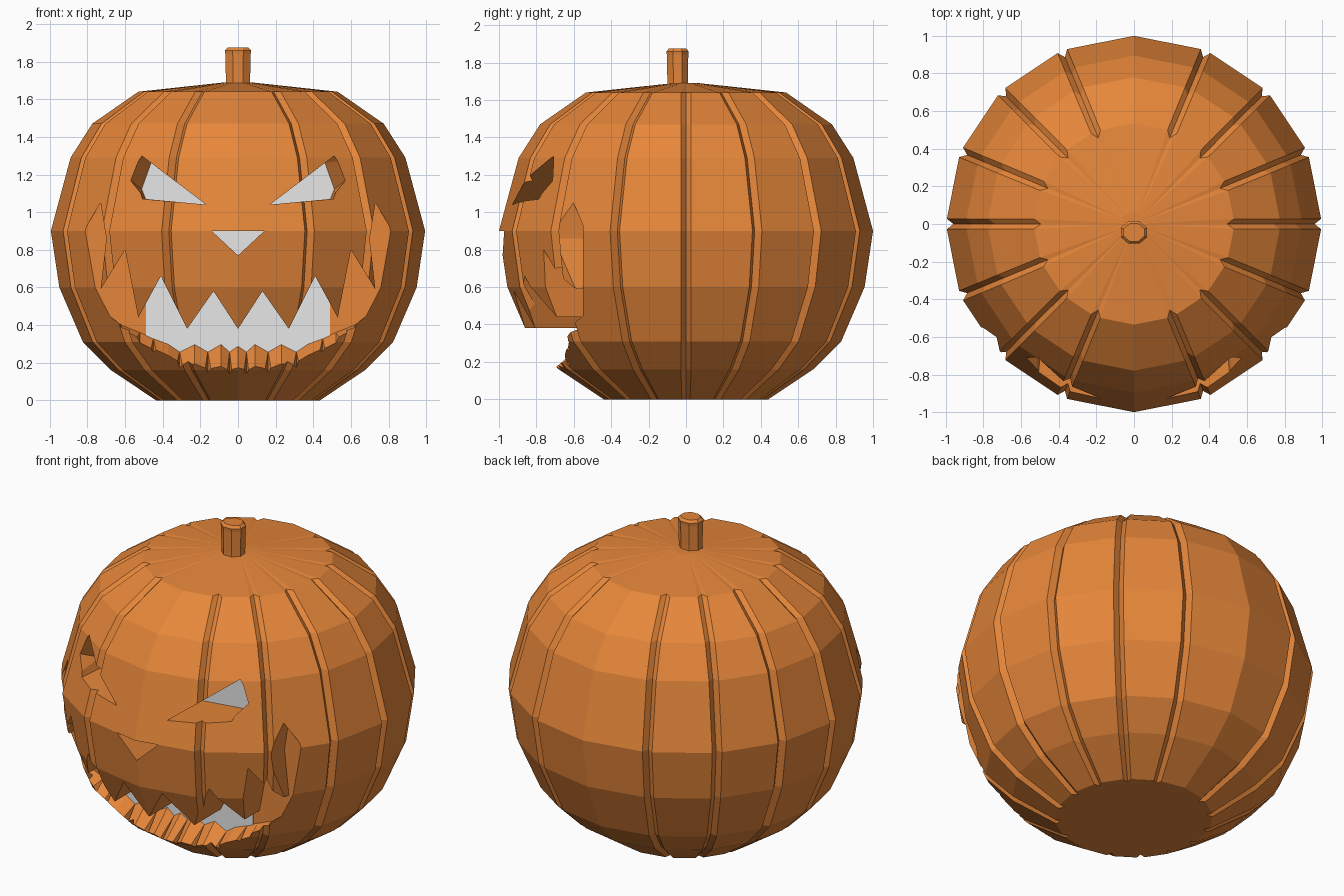
import bpy, bmesh, math
from mathutils import Vector

cube = bpy.data.objects.get("Cube")
if cube:
    bpy.data.objects.remove(cube, do_unlink=True)


def material(name, color):
    m = bpy.data.materials.new(name)
    m.use_nodes = True
    m.diffuse_color = color
    bsdf = next(n for n in m.node_tree.nodes if n.type == "BSDF_PRINCIPLED")
    bsdf.inputs["Base Color"].default_value = color
    return m


orange = material("pumpkin_orange", (0.79, 0.24, 0.042, 1))
pale = material("pale_grey", (0.8, 0.8, 0.8, 1))


def loft(name, rings, mat, triangulate=False):
    """Closed solid through a list of equal-length point rings."""
    bm = bmesh.new()
    loops = [[bm.verts.new(p) for p in ring] for ring in rings]
    n = len(loops[0])
    for a, b in zip(loops, loops[1:]):
        for i in range(n):
            j = (i + 1) % n
            bm.faces.new((a[i], a[j], b[j], b[i]))
    bm.faces.new(loops[0][::-1])
    bm.faces.new(loops[-1])
    if triangulate:
        bmesh.ops.triangulate(bm, faces=bm.faces[:])
    bmesh.ops.recalc_face_normals(bm, faces=bm.faces[:])
    mesh = bpy.data.meshes.new(name)
    bm.to_mesh(mesh)
    bm.free()
    mesh.materials.append(mat)
    obj = bpy.data.objects.new(name, mesh)
    bpy.context.collection.objects.link(obj)
    return obj


# Pumpkin body: sixteen sides, grooved on every corner but front and back
SIDES = 16


def body_ring(r, z):
    corners = [Vector((r * math.cos(math.tau * k / SIDES),
                       r * math.sin(math.tau * k / SIDES), z)) for k in range(SIDES)]
    width = min(0.028, 0.05 * r)
    depth = 0.04 * min(1, r / 0.5)
    pts = []
    for k, c in enumerate(corners):
        if k % 8 == 4:
            pts.append(c)
            continue
        before = (corners[k - 1] - c).normalized()
        after = (corners[(k + 1) % SIDES] - c).normalized()
        inward = Vector((-c.x, -c.y, 0)).normalized()
        pts += [c + before * width, c + inward * depth, c + after * width]
    return pts


profile = [(0.44, 0), (0.68, 0.16), (0.83, 0.31), (0.955, 0.6), (1, 0.9),
           (0.895, 1.29), (0.78, 1.47), (0.535, 1.64), (0.07, 1.69)]
body = loft("pumpkin_body", [body_ring(r, z) for r, z in profile], orange)

# Carving cutters run from in front of the body to a flat floor inside it
FRONT = -1.05


def cutter(name, outer, inner, floor):
    tool = loft(name, [[(x, FRONT, z) for x, z in outer],
                       [(x, floor, z) for x, z in inner]], orange, True)
    tool.hide_render = True
    return tool


def volume(mesh):
    bm = bmesh.new()
    bm.from_mesh(mesh)
    v = abs(bm.calc_volume())
    bm.free()
    return v


def carve(tool):
    """Cut the tool out of the body with the first solver that gives a sound solid."""
    whole = volume(body.data)
    for solver in ("MANIFOLD", "EXACT", "FLOAT"):
        mod = body.modifiers.new("carve", "BOOLEAN")
        mod.operation = "DIFFERENCE"
        mod.solver = solver
        mod.object = tool
        bpy.context.view_layer.update()
        graph = bpy.context.evaluated_depsgraph_get()
        result = bpy.data.meshes.new_from_object(body.evaluated_get(graph))
        body.modifiers.clear()
        if 0.7 * whole < volume(result) < whole - 0.0001:
            body.data = result
            break
    bpy.data.objects.remove(tool, do_unlink=True)


# Eyes, splayed towards their outer corners
eye_inner = [(0.17, 1.04), (0.49, 1.07), (0.51, 1.12), (0.46, 1.26)]
eye_outer = [(0.17, 1.04), (0.53, 1.07), (0.75, 1.31), (0.67, 1.42)]
for s, side in ((1, "left"), (-1, "right")):
    carve(cutter(side + "_eye_cutter", [(s * x, z) for x, z in eye_outer],
                 [(s * x, z) for x, z in eye_inner], -0.6))

# Nose
nose = [(-0.14, 0.9), (0, 0.77), (0.14, 0.9)]
carve(cutter("nose_cutter", nose, nose, -0.6))

# Mouth: upper teeth cut straight in, lower teeth rise inwards
upper = [(0, 0.38), (0.13, 0.58), (0.27, 0.38), (0.41, 0.66), (0.53, 0.44),
         (0.6, 0.8), (0.73, 0.59), (0.7, 0.86), (0.73, 1.05)]
side_edge = [(0.82, 0.9), (0.85, 0.7), (0.75, 0.5)]
# x, height at the skin, height at the floor
lower = [(0.62, 0.36, 0.4), (0.52, 0.28, 0.36), (0.45, 0.2, 0.33),
         (0.37, 0.23, 0.3), (0.31, 0.11, 0.26), (0.23, 0.2, 0.3),
         (0.16, 0.11, 0.26), (0.09, 0.2, 0.3), (0.045, 0.11, 0.26), (0, 0.2, 0.29)]
straight = upper + side_edge
half_in = straight + [(x, i) for x, o, i in lower]
half_out = straight + [(x, i + (o - i) * 4.5) for x, o, i in lower]


def mirrored(half):
    return half + [(-x, z) for x, z in half[-2:0:-1]]


carve(cutter("mouth_cutter", mirrored(half_out), mirrored(half_in), -0.55))


# Pale plates behind the openings
def plate(name, half_width, low, high, y):
    corners = [(-half_width, low), (half_width, low), (half_width, high), (-half_width, high)]
    loft(name, [[(x, y + dy, z) for x, z in corners] for dy in (-0.004, 0.004)], pale)


plate("eye_and_nose_backing", 0.53, 0.75, 1.3, -0.6)
plate("mouth_backing", 0.49, 0.25, 0.7, -0.55)

# Stem: an eight-sided post, slightly flared at its top
stem_profile = [(0.07, 1.66), (0.07, 1.72), (0.073, 1.84), (0.076, 1.86), (0.06, 1.875)]
loft("stem", [[(r * math.cos(math.tau * (k + 0.5) / 8),
                -0.045 + r * 0.85 * math.sin(math.tau * (k + 0.5) / 8), z)
               for k in range(8)] for r, z in stem_profile], orange)
